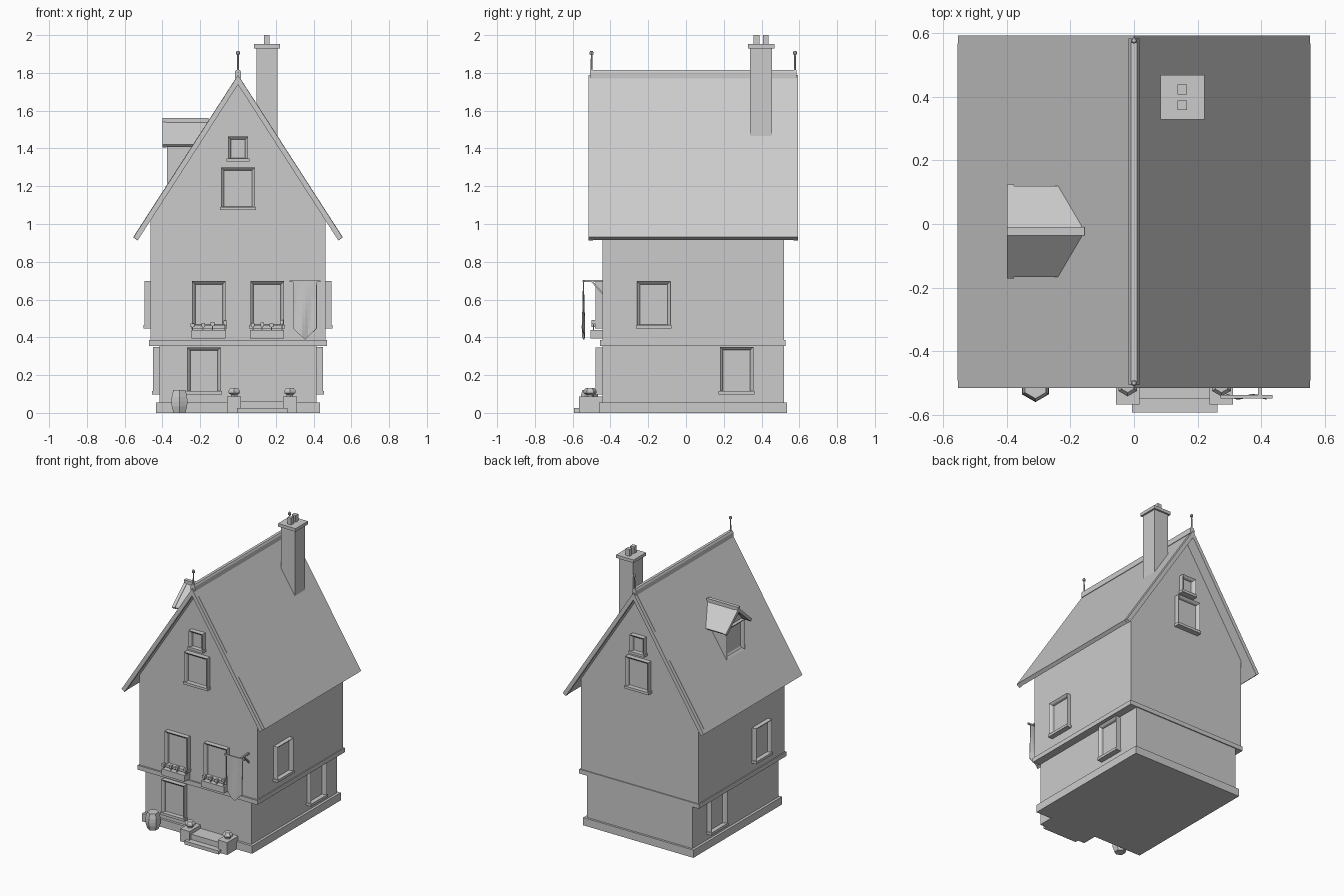
import bpy, bmesh, math, random
from mathutils import Matrix, Vector

if "Cube" in bpy.data.objects:
    bpy.data.objects.remove(bpy.data.objects["Cube"])

random.seed(4)
grey = bpy.data.materials.new("plain_grey")
grey.diffuse_color = (0.6, 0.6, 0.6, 1)
grey.use_nodes = True
grey.node_tree.nodes["Principled BSDF"].inputs["Base Color"].default_value = grey.diffuse_color


def finish(name, bm):
    bmesh.ops.recalc_face_normals(bm, faces=bm.faces)
    mesh = bpy.data.meshes.new(name)
    bm.to_mesh(mesh)
    bm.free()
    mesh.materials.append(grey)
    ob = bpy.data.objects.new(name, mesh)
    bpy.context.collection.objects.link(ob)
    return ob


def add_box(bm, x0, x1, y0, y1, z0, z1):
    m = Matrix.Translation(((x0 + x1) / 2, (y0 + y1) / 2, (z0 + z1) / 2))
    m = m @ Matrix.Diagonal((x1 - x0, y1 - y0, z1 - z0, 1))
    return bmesh.ops.create_cube(bm, size=1, matrix=m)["verts"]


def box(name, *lim):
    bm = bmesh.new()
    add_box(bm, *lim)
    return finish(name, bm)


def prism(name, pts, axis, a, b):
    """Extrude a 2D profile along x or y; pts are (other horizontal, z)."""
    bm = bmesh.new()
    place = (lambda p: (a, p[0], p[1])) if axis == "x" else (lambda p: (p[0], a, p[1]))
    face = bm.faces.new([bm.verts.new(place(p)) for p in pts])
    ext = bmesh.ops.extrude_face_region(bm, geom=[face])["geom"]
    step = Vector((b - a, 0, 0) if axis == "x" else (0, b - a, 0))
    bmesh.ops.translate(bm, vec=step, verts=[v for v in ext if isinstance(v, bmesh.types.BMVert)])
    return finish(name, bm)


def chevron(c, half, top, eave, dx, dz, drop):
    """Closed profile of a pitched roof sheet."""
    return [(c, top), (c + half, eave), (c + half - dx, eave - dz),
            (c, top - drop), (c - half + dx, eave - dz), (c - half, eave)]


def lathe(name, profile, sides, x, y, turn=0.0):
    """Stack of rings given as (radius, z)."""
    bm = bmesh.new()
    rings = []
    for r, z in profile:
        rings.append([bm.verts.new((x + r * math.cos(turn + 2 * math.pi * i / sides),
                                    y + r * math.sin(turn + 2 * math.pi * i / sides), z))
                      for i in range(sides)])
    for lo, hi in zip(rings, rings[1:]):
        for i in range(sides):
            j = (i + 1) % sides
            bm.faces.new((lo[i], lo[j], hi[j], hi[i]))
    bm.faces.new(rings[0])
    bm.faces.new(rings[-1])
    return finish(name, bm)


def window(name, x, y, z0, z1, w, turn=0, out=0.035, sill=True):
    """Frame with stepped recessed pane, standing out from a wall point."""
    bm = bmesh.new()
    add_box(bm, -w / 2, w / 2, -out, 0.01, z0, z1)
    front = min(bm.faces, key=lambda f: f.calc_center_median().y)
    for thick, depth in ((0.018, 0.012), (0.006, 0.014)):
        bmesh.ops.inset_region(bm, faces=[front], thickness=thick)
        bmesh.ops.translate(bm, vec=(0, min(depth, out * 0.45), 0), verts=front.verts)
    if sill:
        add_box(bm, -w / 2 - 0.006, w / 2 + 0.006, -out - 0.004, 0.01, z0 - 0.002, z0 + 0.016)
    bm.transform(Matrix.Translation((x, y, 0)) @ Matrix.Rotation(math.radians(turn), 4, "Z"))
    return finish(name, bm)


# Walls
FRONT, BACK = -0.443, 0.52
box("plinth", -0.433, 0.433, -0.46, 0.535, 0, 0.055)
box("ground_floor", -0.415, 0.415, FRONT, BACK, 0.05, 0.36)
box("floor_band", -0.47, 0.47, -0.455, 0.527, 0.355, 0.386)
prism("upper_walls", [(-0.463, 0.38), (0.463, 0.38), (0.463, 1.03), (0, 1.75), (-0.463, 1.03)],
      "y", FRONT, BACK)

# Main roof
prism("roof", chevron(0, 0.555, 1.79, 0.93, 0.021, 0.016, 0.047), "y", -0.492, 0.568)
for tag, a, b in (("front", -0.516, -0.492), ("back", 0.568, 0.592)):
    prism(tag + "_bargeboard", chevron(0, 0.553, 1.788, 0.93, 0.022, 0.017, 0.05), "y", a, b)
prism("ridge_beam", [(-0.017, 1.77), (0.017, 1.77), (0.017, 1.803), (0.01, 1.815),
                     (-0.01, 1.815), (-0.017, 1.803)], "y", -0.507, 0.584)
for y in (-0.5, 0.577):
    lathe("finial", [(0.008, 1.8), (0.005, 1.825), (0.004, 1.895), (0.01, 1.898),
                     (0.01, 1.91), (0.006, 1.916)], 8, 0, y)

# Chimney
box("chimney_stack", 0.098, 0.209, 0.34, 0.456, 1.4, 1.94)
box("chimney_cap", 0.084, 0.222, 0.329, 0.468, 1.93, 1.952)
for y in (0.373, 0.423):
    box("chimney_pot", 0.137, 0.167, y - 0.015, y + 0.015, 1.95, 2.0)

# Dormer on the left roof slope
DY = -0.023
prism("dormer_body", [(DY - 0.1, 1.15), (DY + 0.1, 1.15), (DY + 0.1, 1.435),
                      (DY, 1.53), (DY - 0.1, 1.435)], "x", -0.352, -0.16)
prism("dormer_roof", chevron(DY, 0.143, 1.55, 1.42, 0.012, 0.012, 0.02), "x", -0.38, -0.165)
prism("dormer_bargeboard", chevron(DY, 0.148, 1.553, 1.42, 0.014, 0.014, 0.028), "x", -0.4, -0.378)
box("dormer_ridge", -0.4, -0.156, DY - 0.013, DY + 0.013, 1.538, 1.562)
window("dormer_window", -0.352, DY, 1.215, 1.43, 0.2, -90, 0.024, False)

# Windows on all walls
window("ground_front_window", -0.18, FRONT, 0.1, 0.347, 0.178)
for x in (-0.154, 0.154):
    window("upper_front_window", x, FRONT, 0.45, 0.697, 0.178)
for y, turn in ((FRONT, 0), (BACK, 180)):
    window("gable_window", 0, y, 1.075, 1.3, 0.18, turn)
    window("attic_window", 0, y, 1.332, 1.463, 0.108, turn)
for s in (-1, 1):
    window("ground_side_window", s * 0.415, 0.268, 0.1, 0.35, 0.178, s * 90)
    window("upper_side_window", s * 0.463, -0.171, 0.45, 0.697, 0.178, s * 90, 0.032)

# Flower boxes
for cx in (-0.156, 0.154):
    box("flower_box", cx - 0.09, cx + 0.09, -0.505, -0.44, 0.395, 0.44)
    bm = bmesh.new()
    for i in range(4):
        x = cx - 0.08 + i * 0.054 + random.uniform(-0.008, 0.008)
        z = 0.462 + random.uniform(0, 0.02)
        add_box(bm, x - 0.01, x + 0.01, -0.5, -0.48, z - 0.01, z + 0.01)
        add_box(bm, x - 0.003, x + 0.003, -0.493, -0.487, 0.435, z)
    finish("flowers", bm)

# Entrance steps with posts
box("lower_step", -0.006, 0.262, -0.592, -0.44, 0, 0.025)
box("upper_step", 0.015, 0.24, -0.55, -0.44, 0, 0.063)
for x in (-0.02, 0.275):
    box("step_post", x - 0.037, x + 0.037, -0.567, -0.44, 0, 0.088)
    lathe("post_knob", [(0.02, 0.085), (0.02, 0.096), (0.034, 0.105), (0.034, 0.118),
                        (0.022, 0.133)], 6, x, -0.508, math.pi / 6)

# Barrel beside the entrance
lathe("barrel", [(0.036, 0), (0.047, 0.035), (0.049, 0.06), (0.047, 0.085), (0.038, 0.12)],
      6, -0.31, -0.511, math.pi / 6)

# Hanging banner with bracket
box("banner_pole", 0.272, 0.436, -0.548, -0.538, 0.692, 0.702)
box("banner_arm", 0.39, 0.402, -0.546, -0.44, 0.693, 0.703)
prism("banner_brace", [(-0.505, 0.697), (-0.495, 0.697), (-0.443, 0.64), (-0.443, 0.628)],
      "x", 0.391, 0.401)
bm = bmesh.new()
cols, rows = 8, 8
grid = []
for j in range(rows + 1):
    line = []
    for i in range(cols + 1):
        u, v = i / cols, j / rows
        low = 0.388 + 0.06 * abs(2 * u - 1)
        sway = 0.007 * v * math.sin(u * 9 + v * 2)
        line.append(bm.verts.new((0.291 + 0.126 * u, -0.543 + sway, 0.695 + (low - 0.695) * v)))
    grid.append(line)
for j in range(rows):
    for i in range(cols):
        bm.faces.new((grid[j][i], grid[j][i + 1], grid[j + 1][i + 1], grid[j + 1][i]))
banner = finish("banner", bm)
thick = banner.modifiers.new("thickness", "SOLIDIFY")
thick.thickness = 0.005
thick.offset = 0
